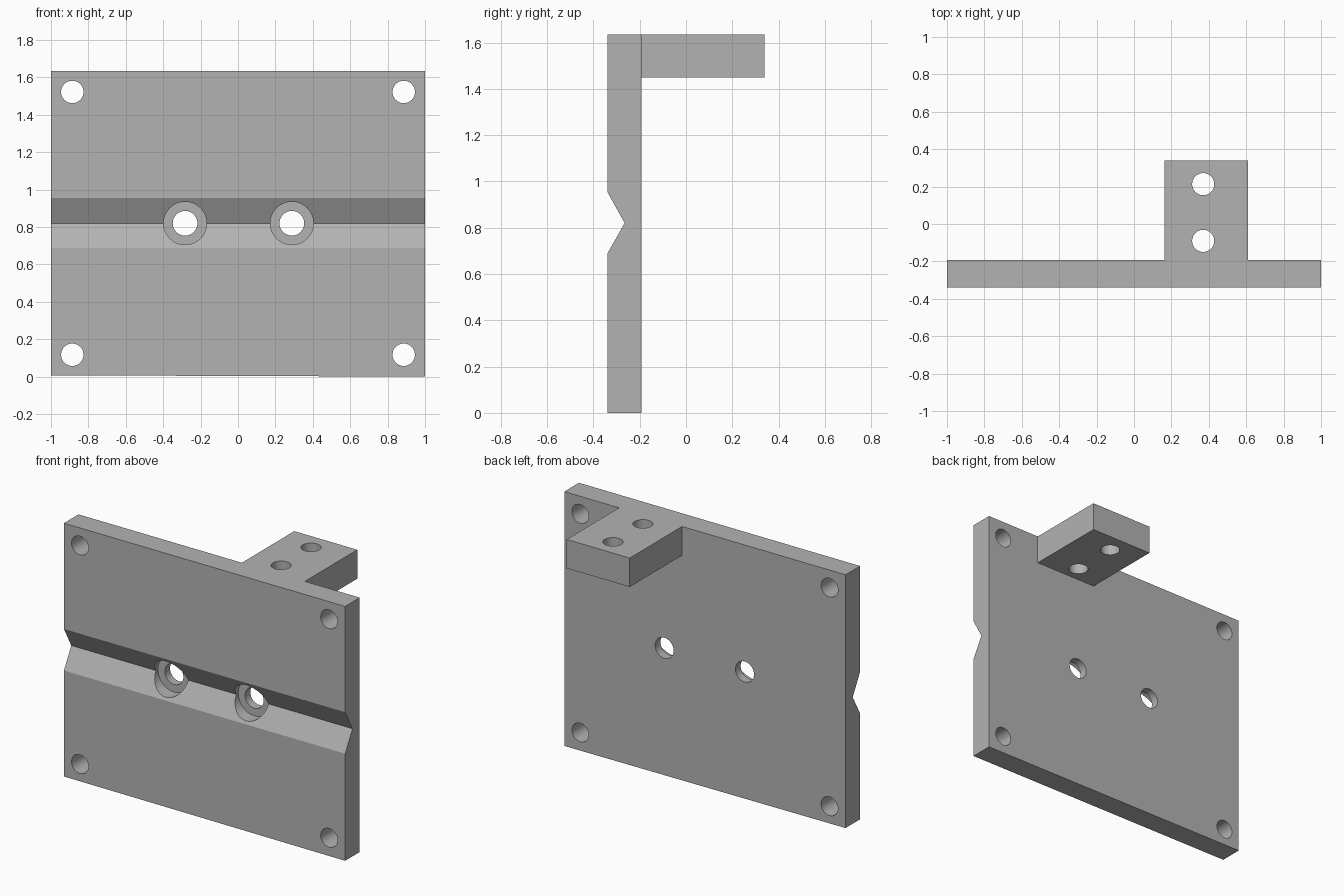
import bpy, bmesh, math
from mathutils import Vector

cube = bpy.data.objects.get("Cube")
if cube:
    bpy.data.objects.remove(cube, do_unlink=True)

FRONT, BACK, REAR, TOP = -0.34, -0.192, 0.34, 1.635

grey = bpy.data.materials.new("grey")
grey.use_nodes = True
colour = (0.45, 0.45, 0.45, 1)
grey.diffuse_color = colour
grey.node_tree.nodes["Principled BSDF"].inputs["Base Color"].default_value = colour


def prism(name, profile, x0, x1):
    """Extrude a (y, z) profile along x."""
    bm = bmesh.new()
    face = bm.faces.new([bm.verts.new((x0, y, z)) for y, z in profile])
    new = bmesh.ops.extrude_face_region(bm, geom=[face])["geom"]
    bmesh.ops.translate(bm, vec=(x1 - x0, 0, 0),
                        verts=[v for v in new if isinstance(v, bmesh.types.BMVert)])
    bmesh.ops.recalc_face_normals(bm, faces=bm.faces)
    mesh = bpy.data.meshes.new(name)
    bm.to_mesh(mesh)
    bm.free()
    obj = bpy.data.objects.new(name, mesh)
    bpy.context.collection.objects.link(obj)
    mesh.materials.append(grey)
    return obj


def boolean(obj, other, operation):
    mod = obj.modifiers.new(operation.lower(), "BOOLEAN")
    mod.operation, mod.solver, mod.object = operation, "EXACT", other
    bpy.context.view_layer.objects.active = obj
    bpy.ops.object.modifier_apply(modifier=mod.name)
    bpy.data.objects.remove(other, do_unlink=True)


def drill(obj, start, end, radius):
    """Cut a round hole running from start to end."""
    a, b = Vector(start), Vector(end)
    bpy.ops.mesh.primitive_cylinder_add(
        vertices=48, radius=radius, depth=(b - a).length, location=(a + b) / 2,
        rotation=(b - a).to_track_quat("Z", "Y").to_euler())
    cutter = bpy.context.object
    cutter.hide_render = True
    cutter.data.materials.append(grey)
    boolean(obj, cutter, "DIFFERENCE")


# Plate with a V groove across its front
bracket = prism("mounting_bracket", [
    (FRONT, 0), (BACK, 0), (BACK, TOP), (FRONT, TOP),
    (FRONT, 0.955), (-0.265, 0.82), (FRONT, 0.688)], -1, 1)

# Underside rises very slightly towards one end
for v in bracket.data.vertices:
    if v.co.z < 0.01 and v.co.x < 0:
        v.co.z = 0.007

# Tab projecting from the top of the back
tab = prism("top_tab", [(BACK - 0.05, 1.449), (REAR, 1.449),
                        (REAR, TOP), (BACK - 0.05, TOP)], 0.162, 0.61)
boolean(bracket, tab, "UNION")

# Corner holes
for x in (-0.886, 0.886):
    for z in (0.117, 1.522):
        drill(bracket, (x, -0.5, z), (x, 0, z), 0.06)

# Counterbored holes in the groove
for x in (-0.283, 0.288):
    drill(bracket, (x, -0.5, 0.82), (x, 0, 0.82), 0.066)
    drill(bracket, (x, -0.5, 0.82), (x, -0.245, 0.82), 0.115)

# Vertical holes through the tab
for y in (-0.09, 0.213):
    drill(bracket, (0.37, y, 1.3), (0.37, y, 1.8), 0.059)

bpy.ops.object.select_all(action="DESELECT")
bracket.select_set(True)
bpy.context.view_layer.objects.active = bracket
bpy.ops.object.shade_smooth_by_angle(angle=math.radians(25))
